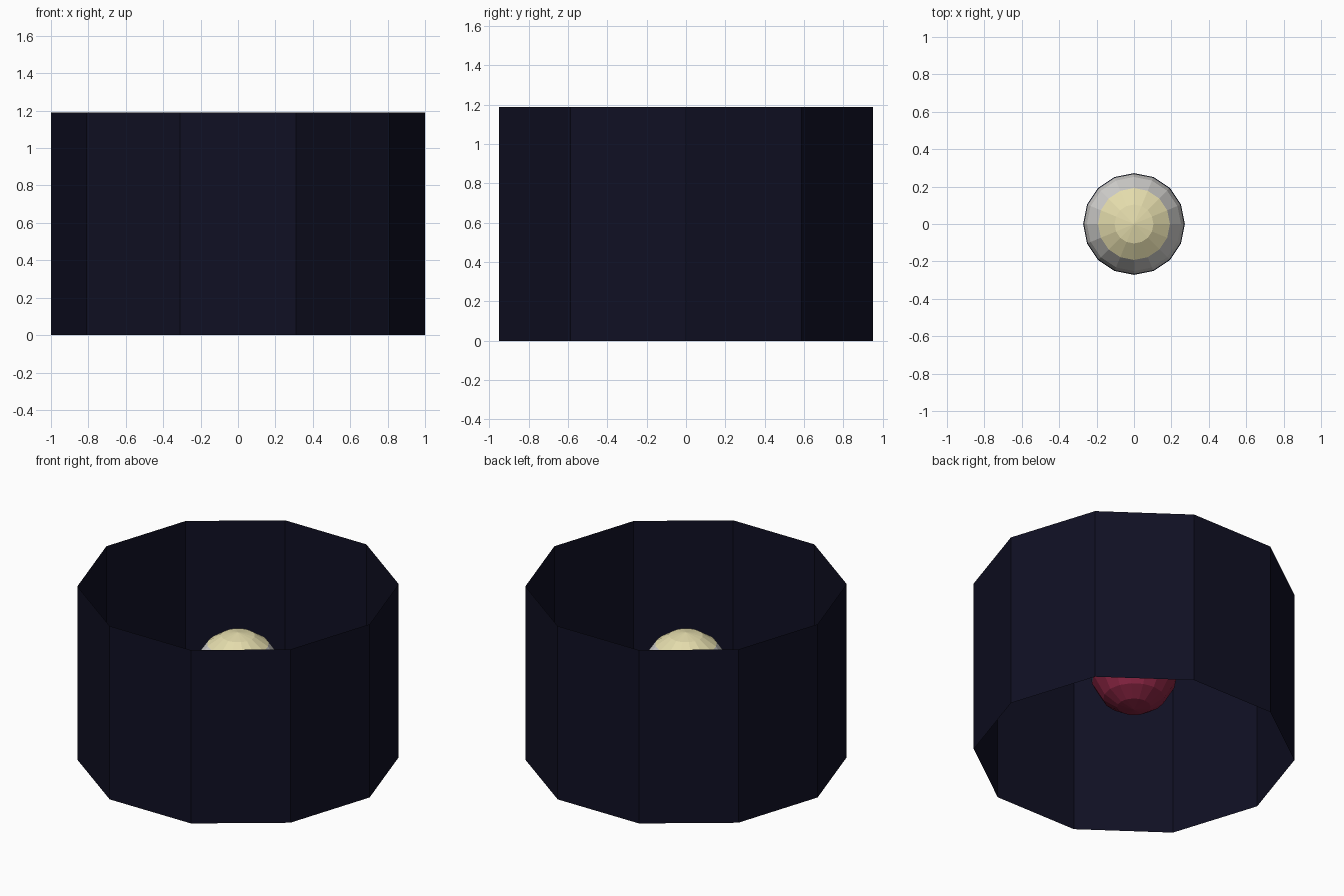
import bpy, bmesh, math

if "Cube" in bpy.data.objects:
    bpy.data.objects.remove(bpy.data.objects["Cube"])

HEIGHT = 1.19
BALL_R, BALL_Z = 0.272, 0.595


def material(name, rgb):
    m = bpy.data.materials.new(name)
    m.diffuse_color = (*rgb, 1.0)
    m.use_nodes = True
    m.node_tree.nodes["Principled BSDF"].inputs["Base Color"].default_value = m.diffuse_color
    return m


def lathe(name, profile, sides, mats, face_mats):
    """Revolve (radius, z) points; radius 0 makes a pole. One material per band."""
    bm = bmesh.new()
    rings = []
    for r, z in profile:
        if r < 1e-5:
            rings.append([bm.verts.new((0, 0, z))] * sides)
        else:
            rings.append([bm.verts.new((r * math.cos(2 * math.pi * i / sides),
                                        r * math.sin(2 * math.pi * i / sides), z))
                          for i in range(sides)])
    for k, (low, high) in enumerate(zip(rings, rings[1:])):
        for i in range(sides):
            j = (i + 1) % sides
            corners = list(dict.fromkeys((low[i], low[j], high[j], high[i])))
            bm.faces.new(corners).material_index = face_mats[k]
    mesh = bpy.data.meshes.new(name)
    bm.to_mesh(mesh)
    bm.free()
    for m in mats:
        mesh.materials.append(m)
    obj = bpy.data.objects.new(name, mesh)
    bpy.context.collection.objects.link(obj)
    return obj


navy = material("midnight_navy", (0.005, 0.005, 0.017))
cream = material("pale_yellow", (0.77, 0.71, 0.41))
white = material("soft_white", (0.66, 0.65, 0.63))
slate = material("dark_slate_blue", (0.035, 0.045, 0.09))
red = material("crimson", (0.25, 0.018, 0.055))

# Open ten-sided wall without thickness
lathe("outer_wall", [(1, 0), (1, HEIGHT)], 10, [navy], [0])

# Faceted ball in the middle: red base, slate belt, white band, yellow cap
latitudes = [-90, -67.5, -45, -15, 0, 10, 22.5, 45, 67.5, 90]
profile = [(BALL_R * math.cos(math.radians(a)),
            BALL_Z + BALL_R * math.sin(math.radians(a))) for a in latitudes]
lathe("centre_ball", profile, 16, [red, slate, white, cream],
      [0, 0, 0, 1, 1, 2, 2, 3, 3])
